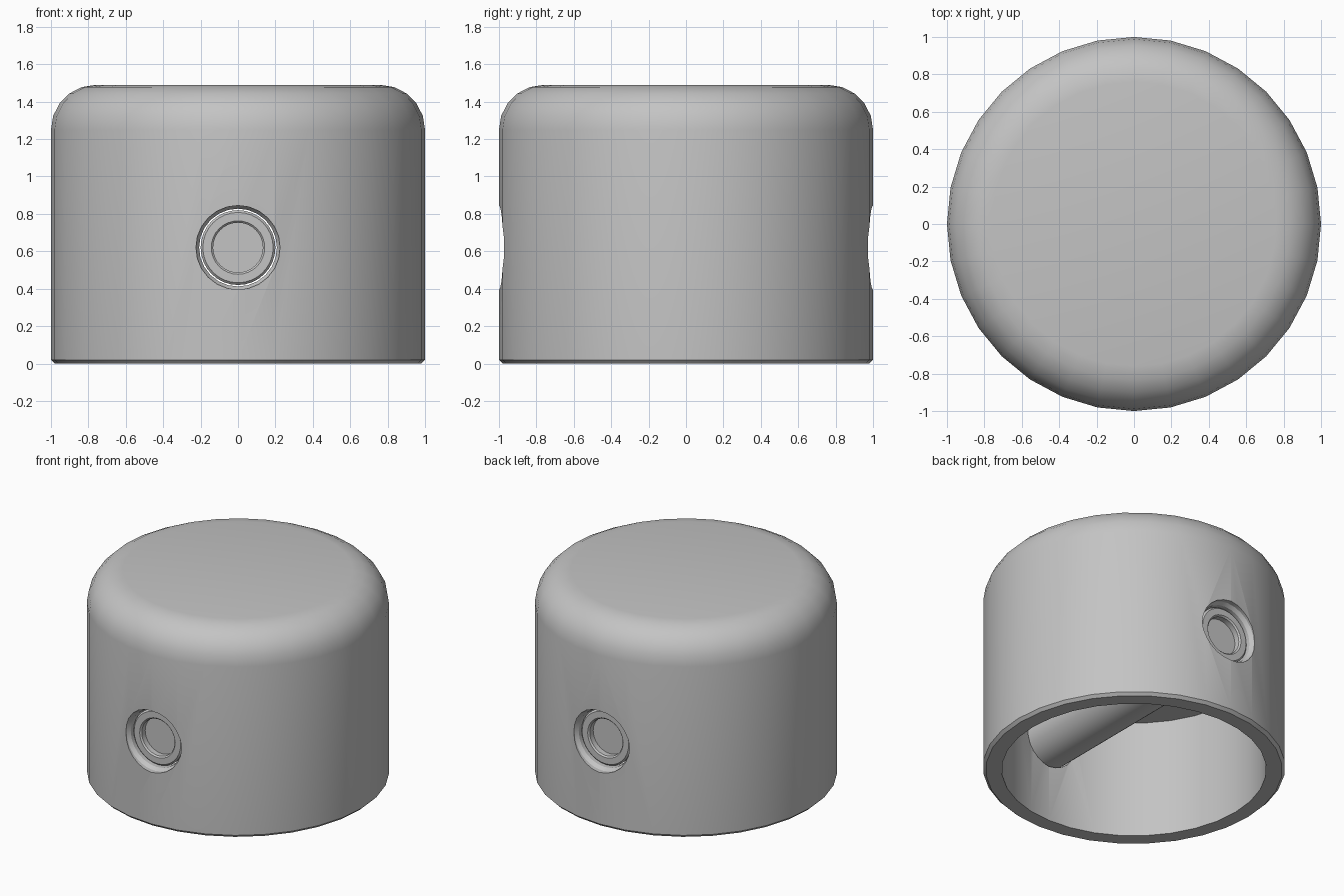
import bpy, bmesh, math
from mathutils import Matrix

cube = bpy.data.objects.get("Cube")
if cube:
    bpy.data.objects.remove(cube, do_unlink=True)

grey = bpy.data.materials.new("plain grey")
grey.use_nodes = True
colour = (0.55, 0.55, 0.55, 1)
grey.diffuse_color = colour
grey.node_tree.nodes["Principled BSDF"].inputs["Base Color"].default_value = colour

PIN_Z = 0.62
TO_CROSS_AXIS = Matrix.Translation((0, 0, PIN_Z)) @ Matrix.Rotation(math.pi / 2, 4, 'X')


def lathe(name, profile, sides, matrix=Matrix()):
    """Revolve (radius, height) points around z into a closed solid."""
    bm = bmesh.new()
    verts = [bm.verts.new((r, 0, h)) for r, h in profile]
    edges = [bm.edges.new(pair) for pair in zip(verts, verts[1:])]
    bmesh.ops.spin(bm, geom=verts + edges, cent=(0, 0, 0), axis=(0, 0, 1),
                   angle=math.tau, steps=sides)
    bmesh.ops.remove_doubles(bm, verts=bm.verts, dist=0.0001)
    bmesh.ops.dissolve_degenerate(bm, edges=bm.edges, dist=0.0001)
    bmesh.ops.recalc_face_normals(bm, faces=bm.faces)
    bmesh.ops.transform(bm, matrix=matrix, verts=bm.verts)
    mesh = bpy.data.meshes.new(name)
    bm.to_mesh(mesh)
    bm.free()
    mesh.materials.append(grey)
    obj = bpy.data.objects.new(name, mesh)
    bpy.context.collection.objects.link(obj)
    return obj


def mirrored(half):
    """Continue a half profile symmetrically below height zero."""
    return half + [(r, -h) for r, h in reversed(half)]


def activate(obj):
    bpy.ops.object.select_all(action='DESELECT')
    obj.select_set(True)
    bpy.context.view_layer.objects.active = obj


# Cap: rounded top, small bottom chamfer, open cavity underneath
TOP, ROUND, STEPS = 1.49, 0.24, 5
fillet = []
for i in range(STEPS + 1):
    a = math.pi / 2 * (1 - i / STEPS)
    fillet.append((1 - ROUND + ROUND * math.cos(a), TOP - ROUND + ROUND * math.sin(a)))
cap = lathe("cap", [(0, TOP)] + fillet +
            [(1, 0.02), (0.98, 0), (0.875, 0), (0.875, 0.86), (0, 0.86)], 32)

# Countersunk hole through both walls
cutter = lathe("hole_cutter", mirrored(
    [(0, 1.2), (0.225, 1.2), (0.225, 0.965), (0.208, 0.94)]) , 24, TO_CROSS_AXIS)
cutter.hide_render = True
activate(cap)
cut = cap.modifiers.new("pin hole", 'BOOLEAN')
cut.operation = 'DIFFERENCE'
cut.solver = 'EXACT'
cut.object = cutter
bpy.ops.object.modifier_apply(modifier=cut.name)
bpy.data.objects.remove(cutter, do_unlink=True)

# Cross pin with a chamfered rim and a shallow recess in each end
pin = lathe("cross_pin", mirrored(
    [(0, 0.88), (0.133, 0.88), (0.133, 0.92), (0.143, 0.93),
     (0.188, 0.93), (0.2, 0.918)]), 32, TO_CROSS_AXIS)

for part in (cap, pin):
    activate(part)
    bpy.ops.object.shade_smooth_by_angle(angle=math.radians(30))
